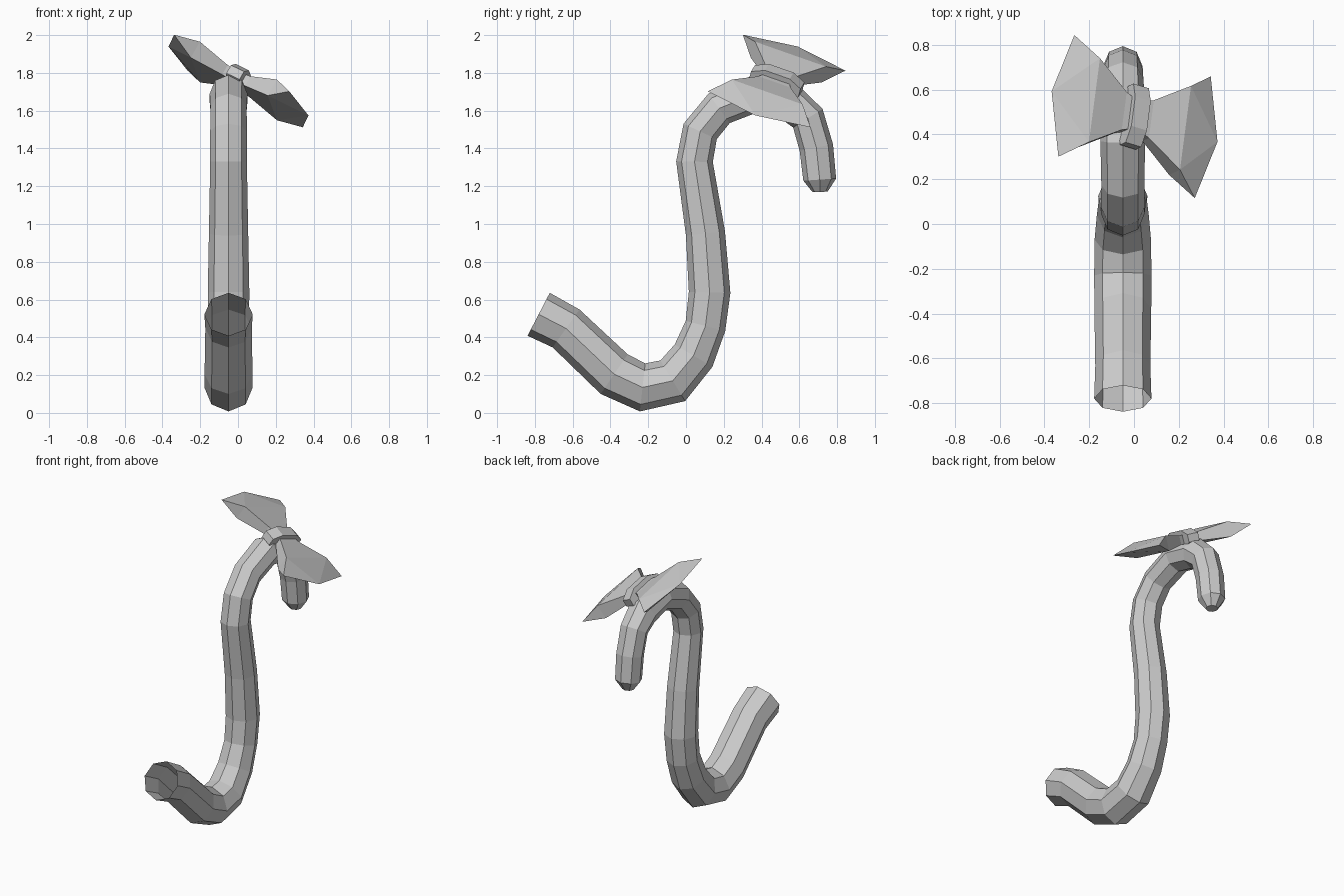
import bpy, bmesh
from math import cos, sin, pi
from mathutils import Matrix, Vector

if "Cube" in bpy.data.objects:
    bpy.data.objects.remove(bpy.data.objects["Cube"])

grey = bpy.data.materials.new("light grey")
grey.use_nodes = True
grey.diffuse_color = (0.6, 0.6, 0.6, 1)
grey.node_tree.nodes["Principled BSDF"].inputs["Base Color"].default_value = (0.6, 0.6, 0.6, 1)


def finish(bm, name, matrix=None):
    bmesh.ops.recalc_face_normals(bm, faces=bm.faces)
    mesh = bpy.data.meshes.new(name)
    bm.to_mesh(mesh)
    bm.free()
    mesh.materials.append(grey)
    obj = bpy.data.objects.new(name, mesh)
    if matrix:
        obj.matrix_world = matrix
    bpy.context.collection.objects.link(obj)
    return obj


def loft(bm, loops):
    """Skin consecutive closed loops of points; return the vertex loops."""
    rings = [[bm.verts.new(p) for p in loop] for loop in loops]
    for a, b in zip(rings, rings[1:]):
        for i in range(len(a)):
            j = (i + 1) % len(a)
            bm.faces.new((a[i], a[j], b[j], b[i]))
    return rings


# Curved tail: y, z and radius of each eight-sided ring, open at the thick end
path = [(-.78, .522, .128), (-.635, .447, .123), (-.38, .205, .127), (-.23, .135, .128),
        (-.07, .17, .126), (.04, .303, .116), (.103, .46, .108), (.125, .638, .11),
        (.103, .95, .104), (.045, 1.33, .097), (.075, 1.49, .097), (.175, 1.612, .096),
        (.37, 1.69, .1), (.55, 1.645, .1), (.645, 1.56, .092), (.69, 1.405, .09),
        (.708, 1.235, .087), (.71, 1.17, .04)]
centres = [Vector((-.05, y, z)) for y, z, r in path]
loops = []
for i, c in enumerate(centres):
    before = (c - centres[i - 1]).normalized() if i else Vector()
    after = (centres[i + 1] - c).normalized() if i < len(path) - 1 else Vector()
    t = (before + after).normalized()
    up, side, r = Vector((0, -t.z, t.y)), Vector((1, 0, 0)), path[i][2]
    loops.append([c + r * (up * cos(k * pi / 4) + side * sin(k * pi / 4)) for k in range(8)])
bm = bmesh.new()
tail_rings = loft(bm, loops)
bm.faces.new(tail_rings[-1])
finish(bm, "tail")

# Tilted frame of the bow: along the wings, across them, and out of its plane
along = Vector((.866, -.263, -.426)).normalized()
across = Vector((.12, .936, -.326))
across = (across - along * across.dot(along)).normalized()
out = along.cross(across)
frame = Matrix((along, across, out)).transposed().to_4x4()
frame.translation = (.0025, .48, 1.757)

# Bow wings: thin at the knot, thickest at the ridge, pinched to a pointed edge
for name, s in (("right_bow_wing", -1), ("left_bow_wing", 1)):
    bm = bmesh.new()
    sections = [(.02, .07, .03), (.07, .09, .03), (.235, .2, .05)]
    rings = loft(bm, [[(s * a, -b, -t), (s * a, b, -t), (s * a, b, t), (s * a, -b, t)]
                      for a, b, t in sections])
    bm.faces.new(rings[0])
    low_near, low_far, top_far, top_near = rings[-1]
    near, tip, far = [bm.verts.new((s * a, b, 0)) for a, b in ((.352, -.29), (.428, 0), (.352, .29))]
    for p, q in ((low_near, low_far), (top_near, top_far)):
        bm.faces.new((p, near, tip))
        bm.faces.new((p, tip, q))
        bm.faces.new((q, tip, far))
    bm.faces.new((low_near, top_near, near))
    bm.faces.new((low_far, top_far, far))
    finish(bm, name, frame)

# Bow knot: faceted band wrapped around the middle
bm = bmesh.new()
profile = [(.14, .025), (.07, .06), (-.07, .06), (-.14, .025)]
profile += [(b, -t) for b, t in reversed(profile)]
rings = loft(bm, [[(a, b, t) for b, t in profile] for a in (-.04, .04)])
for ring in rings:
    bm.faces.new(ring)
finish(bm, "bow_knot", frame)
